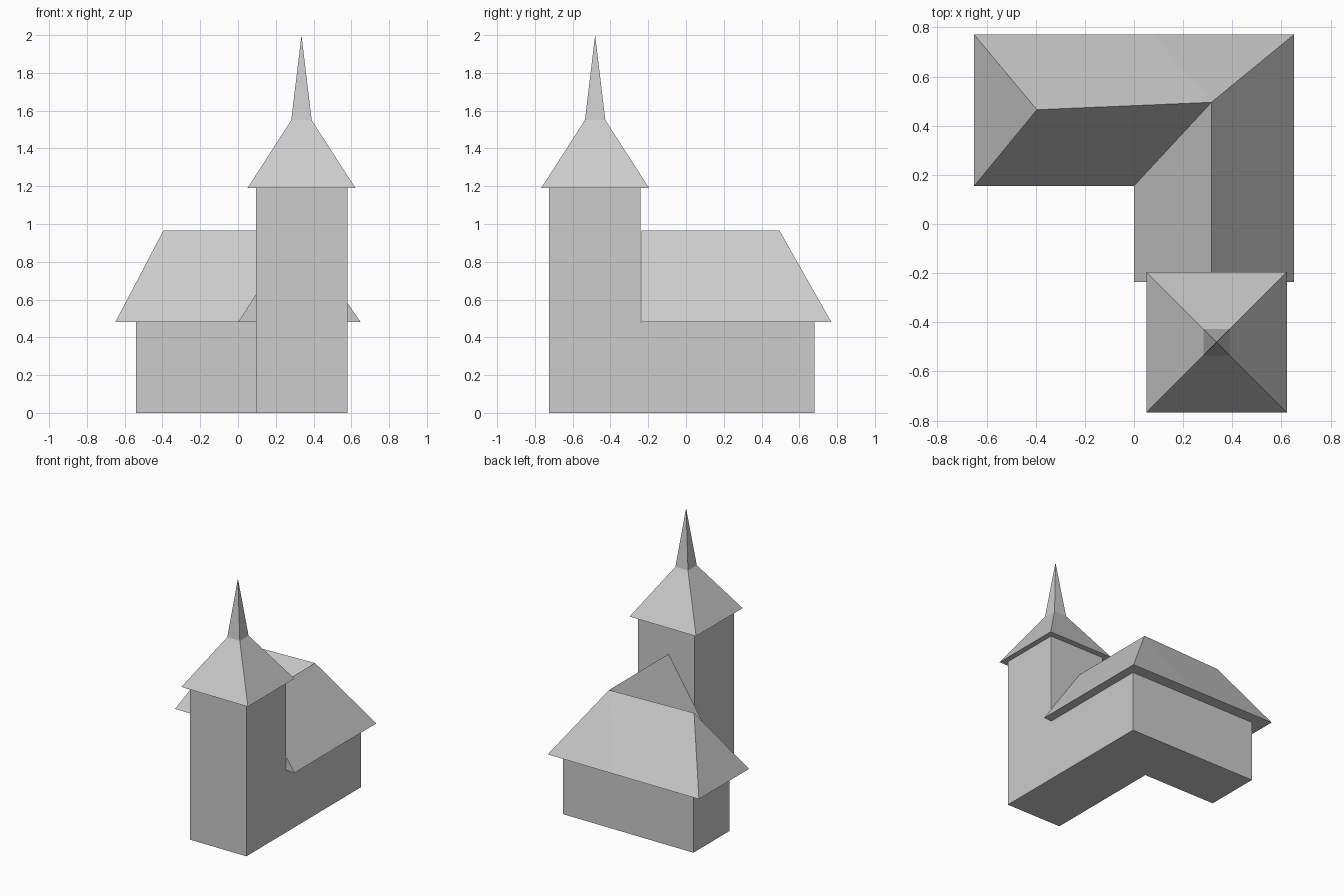
import bpy
import bmesh

cube = bpy.data.objects.get("Cube")
if cube:
    bpy.data.objects.remove(cube, do_unlink=True)

GREY = (0.604, 0.604, 0.604, 1.0)
mat = bpy.data.materials.new("plain grey")
mat.use_nodes = True
mat.diffuse_color = GREY
mat.node_tree.nodes["Principled BSDF"].inputs["Base Color"].default_value = GREY


def add_object(name, bm):
    bmesh.ops.recalc_face_normals(bm, faces=bm.faces)
    mesh = bpy.data.meshes.new(name)
    bm.to_mesh(mesh)
    bm.free()
    mesh.materials.append(mat)
    obj = bpy.data.objects.new(name, mesh)
    bpy.context.collection.objects.link(obj)
    return obj


def extrude_outline(name, outline, height):
    """Flat-topped walls raised from a ground outline."""
    bm = bmesh.new()
    base = bm.faces.new([bm.verts.new((x, y, 0)) for x, y in outline])
    top = bmesh.ops.extrude_face_region(bm, geom=[base], use_keep_orig=True)["geom"]
    verts = [g for g in top if isinstance(g, bmesh.types.BMVert)]
    bmesh.ops.translate(bm, verts=verts, vec=(0, 0, height))
    return add_object(name, bm)


def stacked_squares(name, centre, sections):
    """Square rings (half width, height) joined upward, ending in a point."""
    bm = bmesh.new()
    cx, cy = centre
    rings = []
    for half, z in sections[:-1]:
        rings.append([bm.verts.new((cx + sx * half, cy + sy * half, z))
                      for sx, sy in ((-1, -1), (1, -1), (1, 1), (-1, 1))])
    tip = bm.verts.new((cx, cy, sections[-1][1]))
    bm.faces.new(rings[0])
    for i in range(4):
        j = (i + 1) % 4
        for low, high in zip(rings, rings[1:]):
            bm.faces.new((low[i], low[j], high[j], high[i]))
        bm.faces.new((rings[-1][i], rings[-1][j], tip))
    return add_object(name, bm)


# L-shaped hall walls
EAVE, RIDGE = 0.48, 0.965
extrude_outline("hall_walls", [(-0.54, 0.24), (0.095, 0.24), (0.095, -0.24),
                               (0.58, -0.24), (0.58, 0.68), (-0.54, 0.68)], EAVE)

# Tower walls
extrude_outline("tower_walls", [(0.095, -0.725), (0.58, -0.725),
                                (0.58, -0.24), (0.095, -0.24)], 1.19)

# Hall roof: hipped wing meeting a gabled nave
bm = bmesh.new()
eave = {"wing_back": (-0.65, 0.77), "wing_front": (-0.65, 0.155),
        "valley": (0, 0.155), "gable_in": (0, -0.235),
        "gable_out": (0.65, -0.235), "corner": (0.65, 0.77), "back_mid": (0.08, 0.77)}
ridge = {"hip": (-0.395, 0.465), "bend": (0.315, 0.495), "gable_top": (0.315, -0.235)}
v = {k: bm.verts.new((*p, EAVE)) for k, p in eave.items()}
v.update({k: bm.verts.new((*p, RIDGE)) for k, p in ridge.items()})
for names in (
        ("wing_back", "wing_front", "hip"),
        ("wing_front", "valley", "bend", "hip"),
        ("valley", "gable_in", "gable_top", "bend"),
        ("gable_in", "gable_out", "gable_top"),
        ("gable_out", "corner", "bend", "gable_top"),
        ("corner", "back_mid", "bend"),
        ("back_mid", "wing_back", "hip", "bend"),
        tuple(eave)):
    bm.faces.new([v[n] for n in names])
add_object("hall_roof", bm)

# Tower roof with spire
stacked_squares("tower_roof_and_spire", (0.336, -0.481),
                [(0.286, 1.19), (0.054, 1.55), (0, 2.0)])
